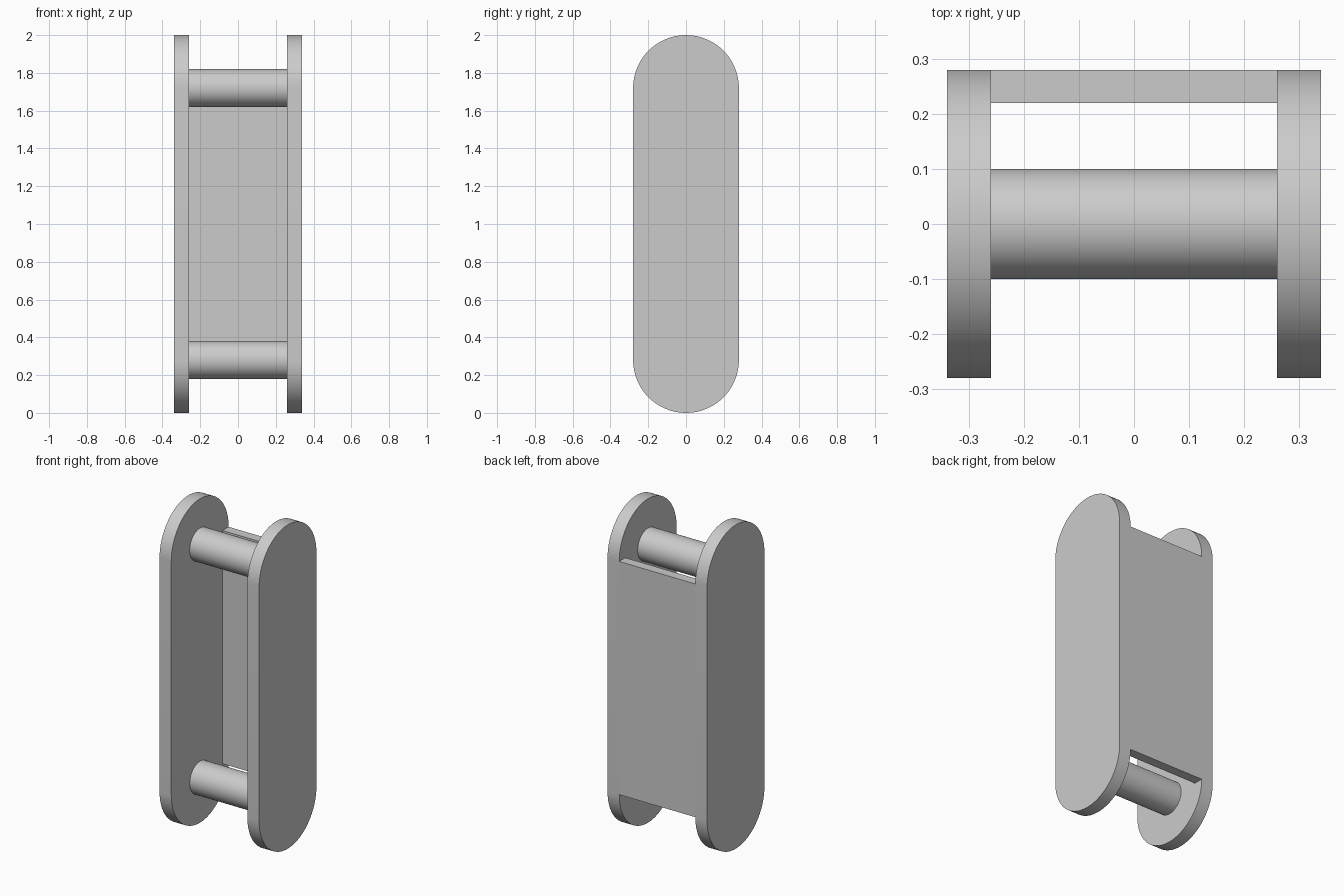
import bpy
import bmesh
from math import pi, sin, cos, radians

cube = bpy.data.objects.get("Cube")
if cube:
    bpy.data.objects.remove(cube, do_unlink=True)

LOW, HIGH = 0.28, 1.72      # heights of the two rod axes
END_RADIUS = 0.28           # rounded ends of the side plates
INNER, OUTER = 0.26, 0.34   # inner and outer faces of the side plates
ROD_RADIUS = 0.10
BACK_THICKNESS = 0.06
ARC_STEPS = 48

grey = bpy.data.materials.new("light_grey")
grey.use_nodes = True
colour = (0.6, 0.6, 0.6, 1)
grey.diffuse_color = colour
grey.node_tree.nodes["Principled BSDF"].inputs["Base Color"].default_value = colour


def extrude_profile(name, profile, x0, x1):
    """Extrude a closed (y, z) outline along x into a solid."""
    bm = bmesh.new()
    face = bm.faces.new([bm.verts.new((x0, y, z)) for y, z in profile])
    result = bmesh.ops.extrude_face_region(bm, geom=[face])
    moved = [v for v in result["geom"] if isinstance(v, bmesh.types.BMVert)]
    bmesh.ops.translate(bm, verts=moved, vec=(x1 - x0, 0, 0))
    bmesh.ops.recalc_face_normals(bm, faces=bm.faces)
    mesh = bpy.data.meshes.new(name)
    bm.to_mesh(mesh)
    bm.free()
    mesh.materials.append(grey)
    obj = bpy.data.objects.new(name, mesh)
    bpy.context.collection.objects.link(obj)
    bpy.ops.object.select_all(action="DESELECT")
    obj.select_set(True)
    bpy.context.view_layer.objects.active = obj
    bpy.ops.object.shade_smooth_by_angle(angle=radians(30))
    return obj


def arc(z, radius, start):
    """Half circle around (0, z), beginning at the start angle."""
    angles = [start + pi * i / ARC_STEPS for i in range(ARC_STEPS + 1)]
    return [(radius * cos(a), z + radius * sin(a)) for a in angles]


# Side plates with rounded ends
stadium = arc(HIGH, END_RADIUS, 0) + arc(LOW, END_RADIUS, pi)
extrude_profile("left_side_plate", stadium, INNER, OUTER)
extrude_profile("right_side_plate", stadium, -OUTER, -INNER)

# Cross rods
for name, z in (("upper_rod", HIGH), ("lower_rod", LOW)):
    circle = arc(z, ROD_RADIUS, 0)[:-1] + arc(z, ROD_RADIUS, pi)[:-1]
    extrude_profile(name, circle, -INNER, INNER)

# Back panel between the side plates
front = END_RADIUS - BACK_THICKNESS
panel = [(front, LOW), (END_RADIUS, LOW), (END_RADIUS, HIGH), (front, HIGH)]
extrude_profile("back_panel", panel, -INNER, INNER)
